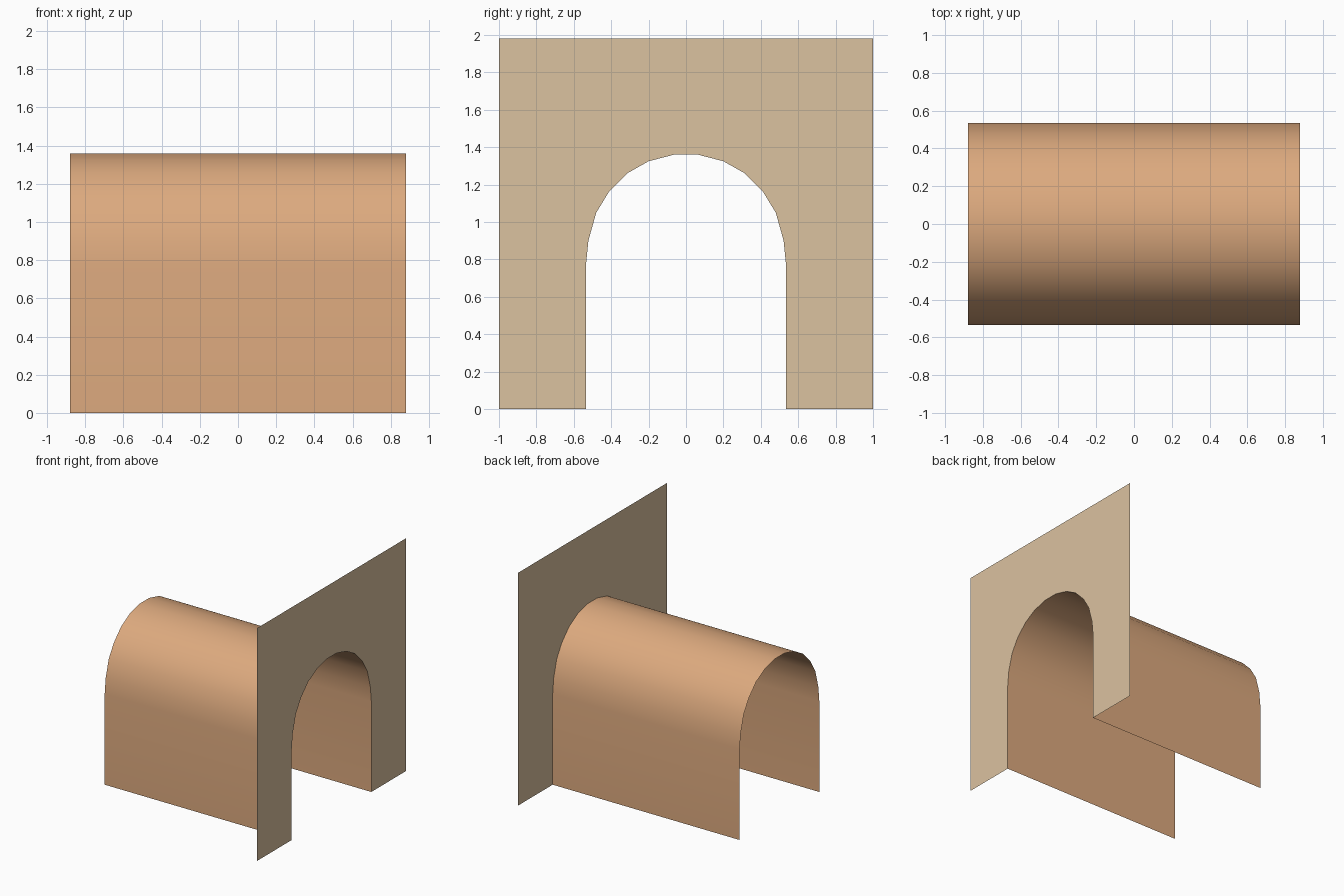
import bpy, bmesh

if "Cube" in bpy.data.objects:
    bpy.data.objects.remove(bpy.data.objects["Cube"])

X_END, WALL_Y, WALL_TOP = 0.88, 1.0, 1.98

# Arch profile: right half (y, z) from the floor to the crown, then mirrored
half = [(0.535, 0.0), (0.535, 0.77), (0.522, 0.90), (0.48, 1.05),
        (0.413, 1.16), (0.315, 1.26), (0.20, 1.325), (0.065, 1.36)]
arch = half + [(-y, z) for y, z in reversed(half)]


def material(name, color):
    mat = bpy.data.materials.new(name)
    mat.diffuse_color = (*color, 1.0)
    mat.use_nodes = True
    mat.node_tree.nodes["Principled BSDF"].inputs["Base Color"].default_value = mat.diffuse_color
    return mat


def make_object(name, bm, mat):
    mesh = bpy.data.meshes.new(name)
    bm.to_mesh(mesh)
    bm.free()
    mesh.materials.append(mat)
    obj = bpy.data.objects.new(name, mesh)
    bpy.context.collection.objects.link(obj)
    return obj


# Tunnel: open vault sheet, arch swept along x, normals outward
bm = bmesh.new()
back, front = [[bm.verts.new((x, y, z)) for y, z in arch] for x in (-X_END, X_END)]
for i in range(len(arch) - 1):
    face = bm.faces.new((back[i], front[i], front[i + 1], back[i + 1]))
    face.normal_update()
    c = face.calc_center_median()
    if face.normal.y * c.y + face.normal.z * (c.z - 0.5) < 0:
        face.normal_flip()
    face.smooth = True
make_object("tunnel_vault", bm, material("warm tan", (0.72, 0.40, 0.21)))

# Portal wall: flat sheet with the arch opening, facing +x
bm = bmesh.new()
outline = arch + [(-WALL_Y, 0), (-WALL_Y, WALL_TOP), (WALL_Y, WALL_TOP), (WALL_Y, 0)]
face = bm.faces.new([bm.verts.new((X_END, y, z)) for y, z in outline])
face.normal_update()
if face.normal.x < 0:
    face.normal_flip()
bmesh.ops.triangulate(bm, faces=bm.faces[:])
make_object("portal_wall", bm, material("pale sand", (0.71, 0.54, 0.35)))
